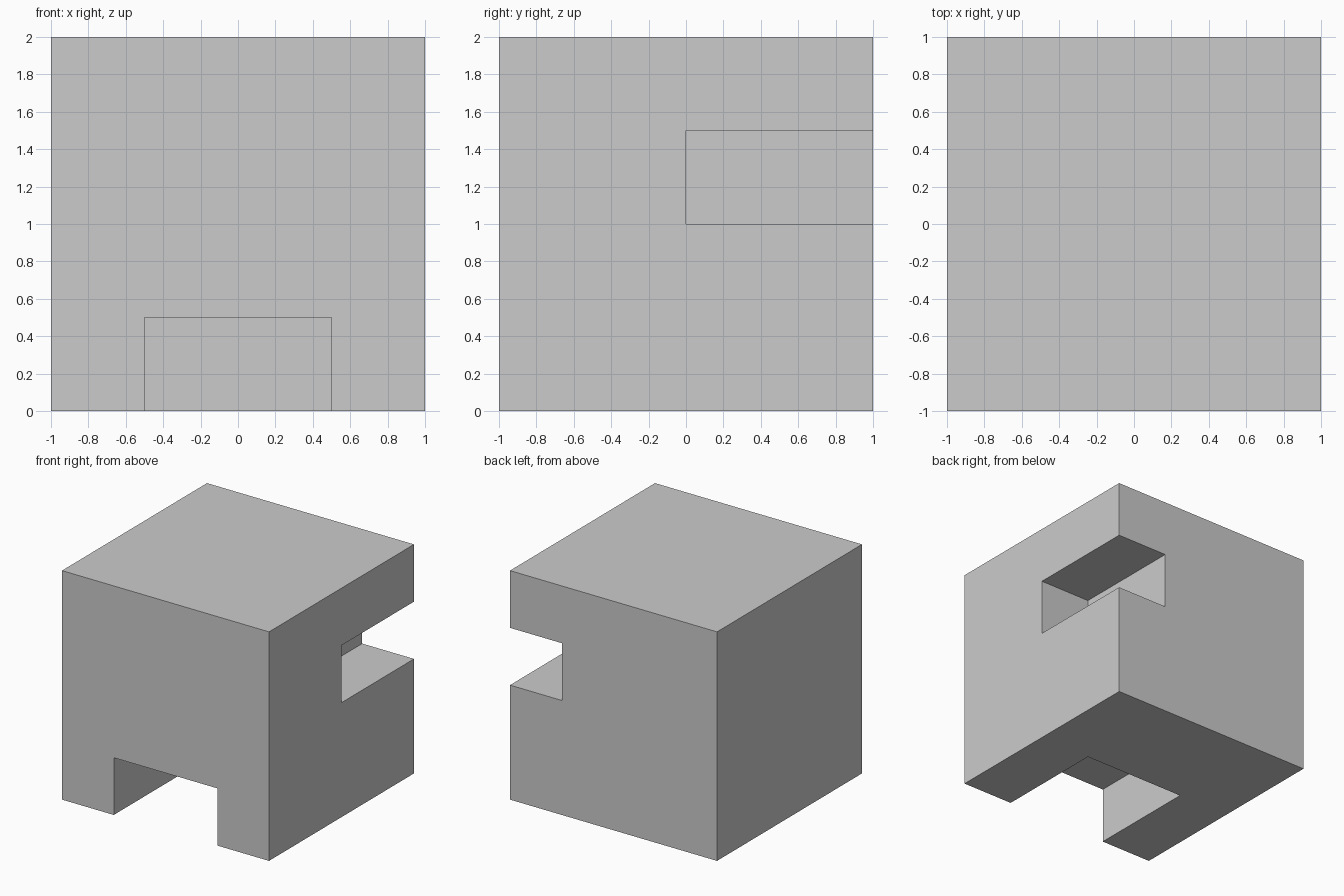
import bpy

if "Cube" in bpy.data.objects:
    bpy.data.objects.remove(bpy.data.objects["Cube"])


def box(name, lo, hi):
    """Axis-aligned box between two corners."""
    bpy.ops.mesh.primitive_cube_add(size=1, location=[(a + b) / 2 for a, b in zip(lo, hi)])
    ob = bpy.context.object
    ob.name = name
    ob.scale = [b - a for a, b in zip(lo, hi)]
    bpy.ops.object.transform_apply(location=True, rotation=True, scale=True)
    return ob


# Main cube
block = box("notched_block", (-1, -1, 0), (1, 1, 2))

# Cutters overshoot the outer faces for clean cuts
cutters = [
    box("front_doorway_cutter", (-0.5, -1.2, -0.2), (0.5, 0, 0.5)),
    box("back_right_slot_cutter", (0.5, 0, 1), (1.2, 1.2, 1.5)),
]

bpy.ops.object.select_all(action='DESELECT')
bpy.context.view_layer.objects.active = block
block.select_set(True)
for cutter in cutters:
    cutter.hide_render = True
    mod = block.modifiers.new(cutter.name, 'BOOLEAN')
    mod.operation = 'DIFFERENCE'
    mod.solver = 'EXACT'
    mod.object = cutter
    bpy.ops.object.modifier_apply(modifier=mod.name)
    bpy.data.objects.remove(cutter)
